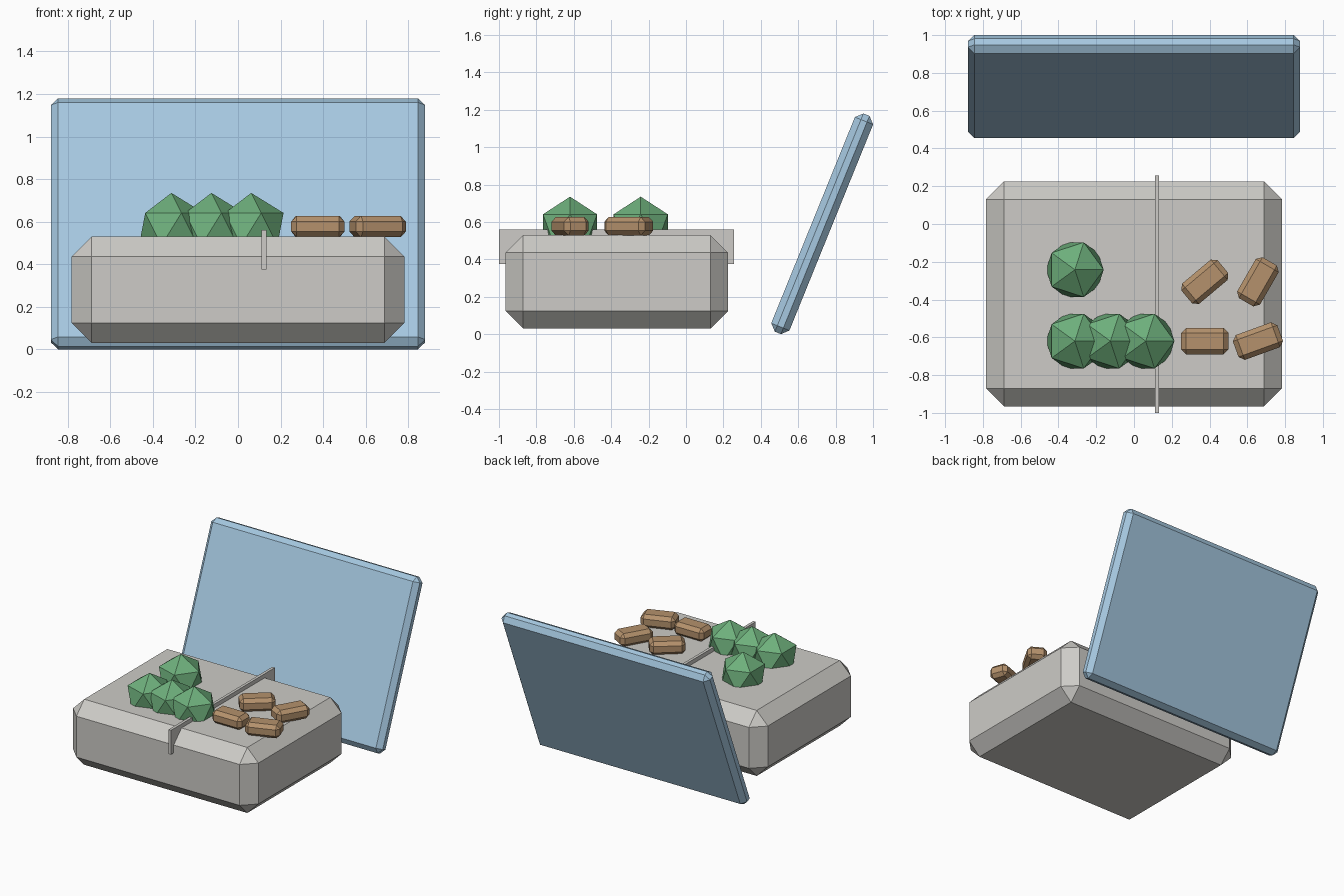
import bpy
import bmesh
from math import radians

default = bpy.data.objects.get("Cube")
if default:
    bpy.data.objects.remove(default, do_unlink=True)


def make_material(name, rgb):
    mat = bpy.data.materials.new(name)
    mat.use_nodes = True
    mat.diffuse_color = (*rgb, 1)
    mat.node_tree.nodes["Principled BSDF"].inputs["Base Color"].default_value = (*rgb, 1)
    return mat


grey = make_material("warm grey", (0.61, 0.60, 0.57))
blue = make_material("pale blue", (0.38, 0.58, 0.75))
green = make_material("leaf green", (0.155, 0.43, 0.20))
brown = make_material("toasted brown", (0.46, 0.285, 0.15))


def finish(name, bm, mat, location, rotation=(0, 0, 0)):
    mesh = bpy.data.meshes.new(name)
    bm.to_mesh(mesh)
    bm.free()
    mesh.materials.append(mat)
    obj = bpy.data.objects.new(name, mesh)
    obj.location = location
    obj.rotation_euler = rotation
    bpy.context.collection.objects.link(obj)
    return obj


def block(name, size, mat, location, chamfer=0, rotation=(0, 0, 0)):
    """A cuboid, optionally with flat chamfered edges."""
    bm = bmesh.new()
    bmesh.ops.create_cube(bm, size=1)
    bmesh.ops.scale(bm, vec=size, verts=bm.verts)
    if chamfer:
        bmesh.ops.bevel(bm, geom=bm.edges[:], offset=chamfer, offset_type='OFFSET',
                        segments=1, profile=0.5, affect='EDGES')
    return finish(name, bm, mat, location, rotation)


# Box body and the thin divider across it
block("box_body", (1.565, 1.19, 0.50), grey, (0, -0.37, 0.28), 0.094)
block("divider", (0.022, 1.255, 0.185), grey, (0.122, -0.372, 0.468))

# Open lid leaning backwards behind the box
block("lid", (1.76, 0.105, 1.259), blue, (0, 0.728, 0.59), 0.035,
      (radians(-22.1), 0, 0))

# Faceted green balls
for i, (x, y) in enumerate([(-0.313, -0.62), (-0.125, -0.62), (0.062, -0.62), (-0.313, -0.242)]):
    bm = bmesh.new()
    bmesh.ops.create_icosphere(bm, subdivisions=1, radius=0.17)
    finish(f"green_ball_{i + 1}", bm, green, (x, y, 0.565))

# Brown nuggets in a two by two grid, each turned further than the last
for i in range(4):
    row, column = divmod(i, 2)
    block(f"nugget_{i + 1}", (0.25, 0.14, 0.10), brown,
          (0.375 + 0.281 * column, -0.62 + 0.314 * row, 0.577), 0.026,
          (0, 0, radians(20 * i)))
